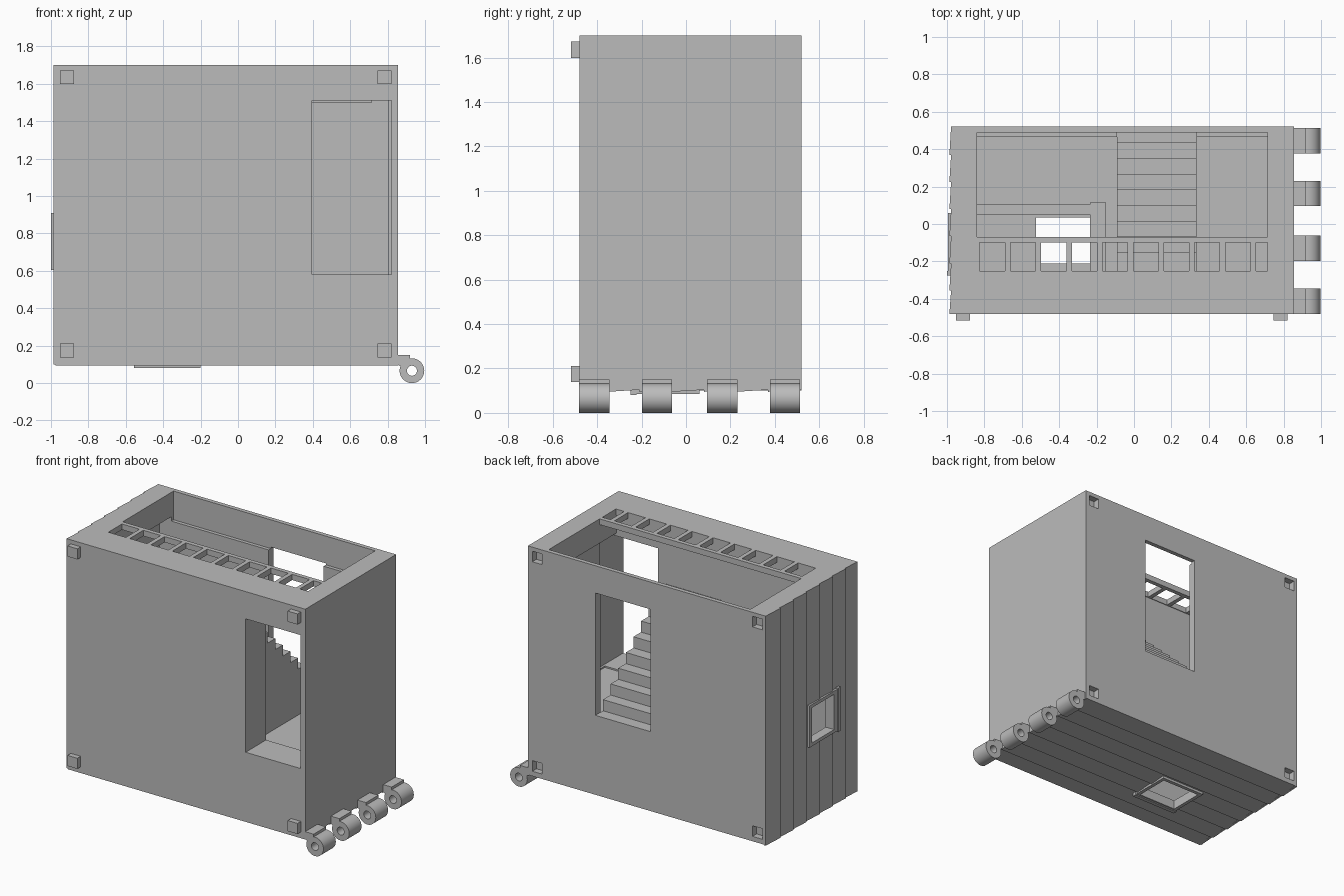
import bpy
import bmesh
from math import cos, sin, pi

if "Cube" in bpy.data.objects:
    bpy.data.objects.remove(bpy.data.objects["Cube"], do_unlink=True)

grey = bpy.data.materials.new("plain_grey")
grey.use_nodes = True
grey.diffuse_color = (0.5, 0.5, 0.5, 1)
grey.node_tree.nodes["Principled BSDF"].inputs["Base Color"].default_value = (0.5, 0.5, 0.5, 1)


def finish(name, bm):
    bmesh.ops.recalc_face_normals(bm, faces=bm.faces)
    mesh = bpy.data.meshes.new(name)
    bm.to_mesh(mesh)
    bm.free()
    mesh.materials.append(grey)
    ob = bpy.data.objects.new(name, mesh)
    bpy.context.scene.collection.objects.link(ob)
    return ob


def box(name, xs, ys, zs):
    bm = bmesh.new()
    bmesh.ops.create_cube(bm, size=1)
    for v in bm.verts:
        v.co = [r[0] if c < 0 else r[1] for c, r in zip(v.co, (xs, ys, zs))]
    return finish(name, bm)


def prism(name, points, axis, a, b):
    """Extrude a closed 2D profile along one axis from a to b."""
    def place(p, t):
        q = list(p)
        q.insert(axis, t)
        return q
    bm = bmesh.new()
    face = bm.faces.new([bm.verts.new(place(p, a)) for p in points])
    ext = bmesh.ops.extrude_face_region(bm, geom=[face])
    for v in ext["geom"]:
        if isinstance(v, bmesh.types.BMVert):
            v.co[axis] = b
    return finish(name, bm)


def cut(target, cutter):
    cutter.hide_render = True
    mod = target.modifiers.new("cut", "BOOLEAN")
    mod.operation = "DIFFERENCE"
    mod.solver = "EXACT"
    mod.object = cutter
    bpy.context.view_layer.objects.active = target
    bpy.ops.object.modifier_apply(modifier=mod.name)
    bpy.data.objects.remove(cutter, do_unlink=True)


def cut_box(target, xs, ys, zs):
    cut(target, box("cutter", xs, ys, zs))


LEFT, RIGHT, FRONT, BACK, TOP = -0.975, 0.855, -0.48, 0.52, 1.7
STAIR_X = (-0.09, 0.335)
WELL_Z = (0.58, 1.51)
FLOOR_Y = -0.255
WIN_X, WIN_Y, WIN_Z = (-0.525, -0.23), (-0.21, 0.035), (0.635, 0.88)

# Hollow block with its rooms, open face and stair wells
shell = box("house_shell", (LEFT, RIGHT), (FRONT, BACK), (0.105, TOP))
cut_box(shell, (-0.93, -0.09), (FLOOR_Y, 0.465), (0.15, 1.53))
cut_box(shell, (-0.1, 0.805), (FLOOR_Y, 0.465), (0.57, 1.53))
cut_box(shell, (-0.84, 0.715), (FLOOR_Y, 0.49), (1.5, 1.8))
cut_box(shell, (0.395, 0.82), (-0.6, -0.2), WELL_Z)
cut_box(shell, STAIR_X, (0.4, 0.6), WELL_Z)
cut_box(shell, WIN_X, WIN_Y, (0, 0.3))
cut_box(shell, (-1.1, -0.9), WIN_Y, WIN_Z)

# Pegs on the front and matching sockets in the back
for x in (-0.915, 0.783):
    for z in (0.175, 1.635):
        xs, zs = (x - 0.038, x + 0.038), (z - 0.037, z + 0.037)
        box("locating_peg", xs, (FRONT - 0.037, FRONT + 0.01), zs)
        cut_box(shell, xs, (BACK - 0.045, BACK + 0.1), zs)

# Lapped boards on the left-hand wall and the underside
edges = [BACK] + [0.37 - 0.145 * i for i in range(6)] + [FRONT]
for hi, lo in zip(edges, edges[1:]):
    side = prism("side_board", [(LEFT + 0.01, hi), (LEFT - 0.003, hi), (LEFT - 0.012, lo), (LEFT + 0.01, lo)],
                 2, 0.1, TOP)
    cut_box(side, (-1.1, -0.9), WIN_Y, WIN_Z)
    under = prism("underside_board", [(hi, 0.12), (hi, 0.104), (lo, 0.095), (lo, 0.12)], 0, LEFT, RIGHT)
    cut_box(under, WIN_X, WIN_Y, (0, 0.3))

# Window frames and sills
frame = box("side_window_frame", (-0.995, -0.97), (-0.25, 0.06), (0.612, 0.903))
cut_box(frame, (-1.1, -0.9), WIN_Y, WIN_Z)
box("side_window_sill", (-1.0, -0.97), (-0.275, -0.25), (0.605, 0.91))
frame = box("underside_window_frame", (-0.55, -0.205), (-0.25, 0.06), (0.086, 0.11))
cut_box(frame, WIN_X, WIN_Y, (0, 0.3))
box("underside_window_sill", (-0.555, -0.2), (-0.25, -0.222), (0.08, 0.11))

# Staircase climbing from the back opening
RUN, RISE = 0.084, 0.0775
steps = [(BACK, 0.57)]
for i in range(9):
    z = 0.58 + RISE * (i + 1)
    steps += [(BACK - RUN * i, z), (BACK - RUN * (i + 1), z)]
steps += [(FLOOR_Y, steps[-1][1]), (FLOOR_Y, 0.57)]
prism("staircase", steps, 0, *STAIR_X)
box("stair_base", STAIR_X, (FLOOR_Y, 0.465), (0.15, 0.575))

# Ledge and upright beside the window
box("ledge", (-0.93, -0.235), (0.05, 0.105), (0.15, 0.5))
box("ledge_upright", (-0.235, -0.15), (FLOOR_Y, 0.115), (0.15, 0.5))

# Railing across the open face
box("handrail", (-0.845, 0.72), (-0.1, -0.07), (1.66, TOP))
box("bottom_rail", (-0.845, 0.72), (-0.26, -0.25), (1.66, TOP))
for i in range(9):
    x = -0.675 + 0.164 * i
    box("baluster", (x - 0.015, x + 0.015), (-0.255, -0.09), (1.66, TOP))
box("end_baluster", (-0.845, -0.825), (-0.255, -0.09), (1.66, TOP))

# Hinge knuckles with pin holes along the lower right edge
CX, CZ, N = 0.93, 0.066, 32


def circle(r):
    return [(CX + r * cos(2 * pi * i / N), CZ + r * sin(2 * pi * i / N)) for i in range(N)]


for y in (-0.413, -0.13, 0.163, 0.446):
    a, b = y - 0.068, y + 0.068
    knuckle = prism("hinge_knuckle", circle(0.066), 1, a, b)
    arm = prism("hinge_arm", [(0.84, 0.105), (0.84, 0.15), (0.92, 0.15), (0.92, 0.115), (0.89, 0.08)], 1, a, b)
    for part in (knuckle, arm):
        cut(part, prism("pin_cutter", circle(0.027), 1, a - 0.1, b + 0.1))
    bpy.ops.object.select_all(action="DESELECT")
    knuckle.select_set(True)
    bpy.context.view_layer.objects.active = knuckle
    bpy.ops.object.shade_smooth_by_angle()
